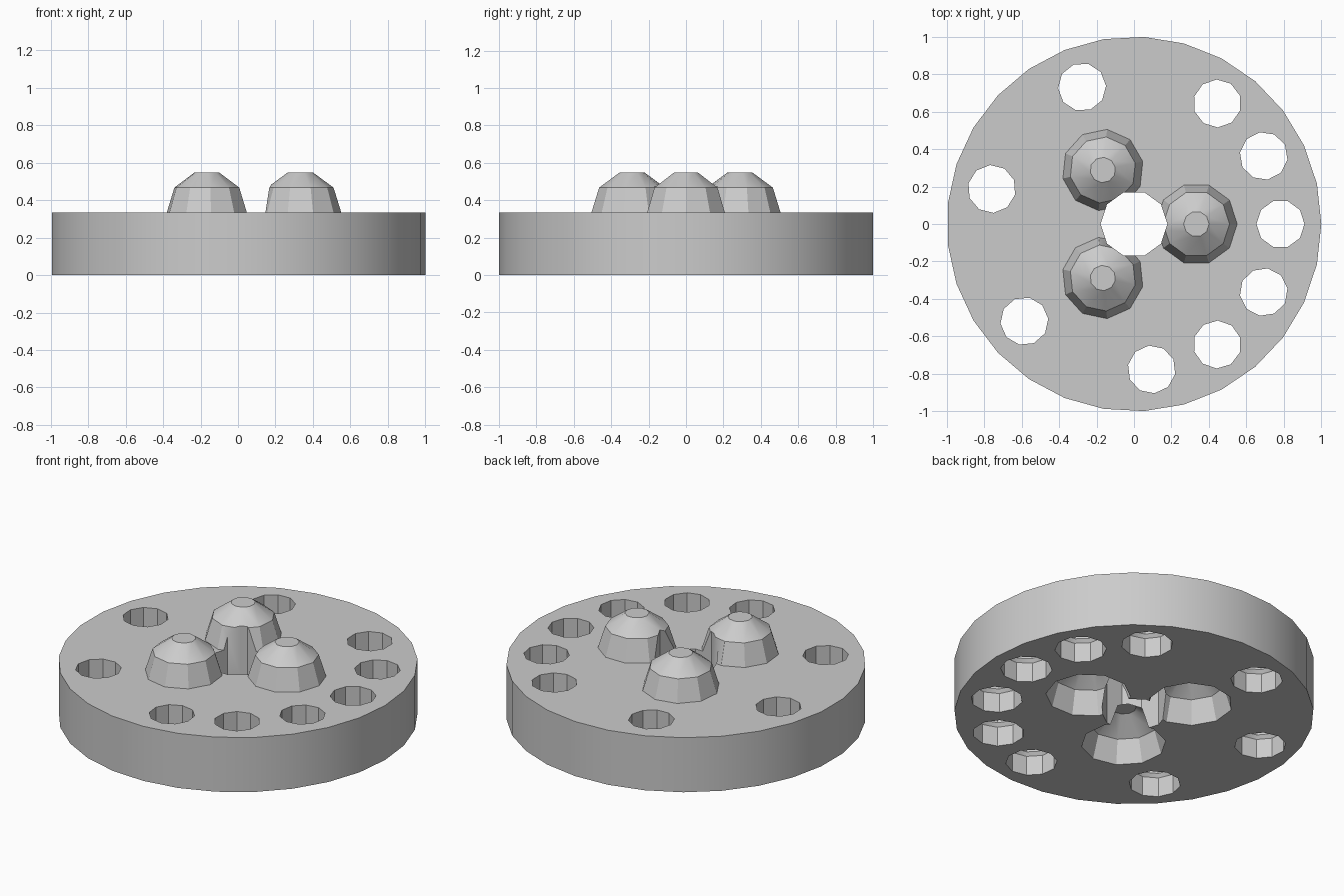
import bpy
import bmesh
from math import cos, sin, tau

if "Cube" in bpy.data.objects:
    bpy.data.objects.remove(bpy.data.objects["Cube"])

HEIGHT = 0.335
RING_STEP = tau / 13

grey = bpy.data.materials.new("plain_grey")
grey.use_nodes = True
GREY = (0.6, 0.6, 0.6, 1)
grey.diffuse_color = GREY
grey.node_tree.nodes["Principled BSDF"].inputs["Base Color"].default_value = GREY


def lathe(name, profile, sides, distance=0.0, angle=0.0, turn=0.0):
    """Stack of (radius, z) rings, placed at a polar position and turned with it."""
    bm = bmesh.new()
    cx, cy = distance * cos(angle), distance * sin(angle)
    rings = []
    for r, z in profile:
        rings.append([bm.verts.new((cx + r * cos(angle + turn + tau * i / sides),
                                    cy + r * sin(angle + turn + tau * i / sides), z))
                      for i in range(sides)])
    for low, high in zip(rings, rings[1:]):
        for i in range(sides):
            j = (i + 1) % sides
            bm.faces.new((low[i], low[j], high[j], high[i]))
    bm.faces.new(rings[0][::-1])
    bm.faces.new(rings[-1])
    mesh = bpy.data.meshes.new(name)
    bm.to_mesh(mesh)
    bm.free()
    mesh.materials.append(grey)
    obj = bpy.data.objects.new(name, mesh)
    bpy.context.collection.objects.link(obj)
    return obj


def combine(target, tool, operation):
    """Apply one boolean and discard its tool."""
    mod = target.modifiers.new("cut", 'BOOLEAN')
    mod.operation, mod.solver, mod.object = operation, 'EXACT', tool
    bpy.context.view_layer.objects.active = target
    bpy.ops.object.modifier_apply(modifier=mod.name)
    bpy.data.objects.remove(tool)


# Main disc
disc = lathe("disc", [(1, 0), (1, HEIGHT)], 29)

# Three studs on top, each with a matching socket underneath
stud = [(0.223, HEIGHT - 0.02), (0.218, HEIGHT), (0.177, 0.467), (0.068, 0.547)]
socket = [(0.242, -0.02), (0.236, 0), (0.195, 0.14), (0.07, 0.232)]
for k in range(3):
    combine(disc, lathe("stud", stud, 10, 0.333, k * tau / 3), 'UNION')
    combine(disc, lathe("socket", socket, 10, 0.333, k * tau / 3), 'DIFFERENCE')

# Centre bore, which also shaves the inner sides of the studs
combine(disc, lathe("centre_bore", [(0.178, -0.1), (0.178, 0.7)], 10), 'DIFFERENCE')

# Outer ring of holes, widened below a small shoulder
hole = [(0.144, -0.1), (0.144, 0.12), (0.128, 0.14), (0.128, 0.6)]
for k in (0, 1, 2, 4, 6, 8, 10, 11, 12):
    combine(disc, lathe("hole", hole, 10, 0.782, k * RING_STEP), 'DIFFERENCE')

# Smooth rim, crisp facets elsewhere
bpy.ops.object.select_all(action='DESELECT')
disc.select_set(True)
bpy.context.view_layer.objects.active = disc
bpy.ops.object.shade_smooth_by_angle(angle=0.524)
disc.name = "studded_disc"
